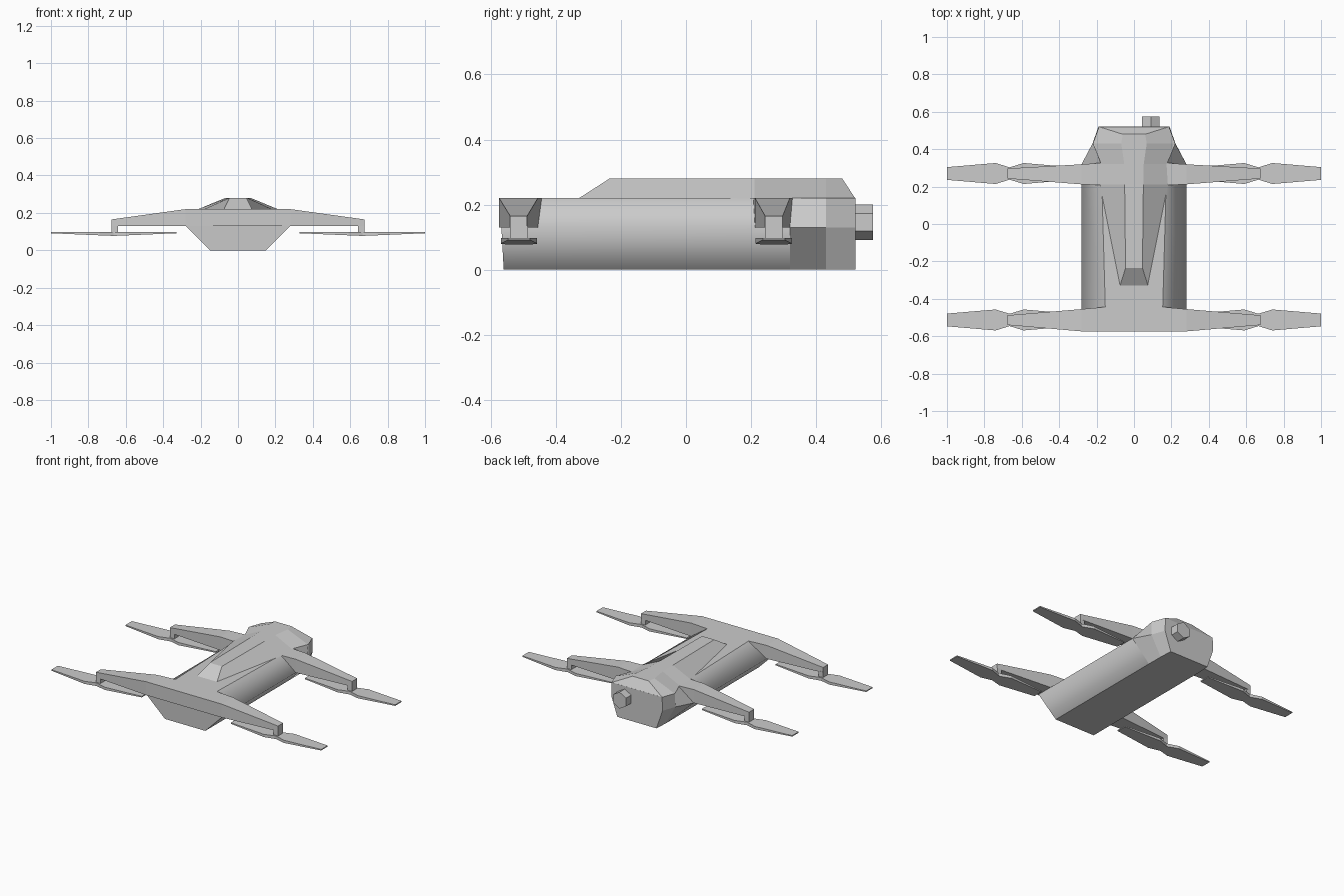
import bpy, bmesh, math
from mathutils import Vector

if "Cube" in bpy.data.objects:
    bpy.data.objects.remove(bpy.data.objects["Cube"])


def make_object(name, bm):
    bmesh.ops.recalc_face_normals(bm, faces=bm.faces)
    mesh = bpy.data.meshes.new(name)
    bm.to_mesh(mesh)
    bm.free()
    ob = bpy.data.objects.new(name, mesh)
    bpy.context.collection.objects.link(ob)
    return ob


def loft(name, rings, ridge=None):
    """Skin closed rings and cap the ends; edges along 'ridge' corners shade smooth."""
    bm = bmesh.new()
    vs = [[bm.verts.new(p) for p in r] for r in rings]
    n = len(vs[0])
    for a, b in zip(vs, vs[1:]):
        for i in range(n):
            j = (i + 1) % n
            f = bm.faces.new((a[i], a[j], b[j], b[i]))
            f.smooth = ridge is not None
    bm.faces.new(vs[0])
    bm.faces.new(vs[-1][::-1])
    if ridge is not None:
        for e in bm.edges:
            e.smooth = False
        for i in ridge:
            bm.edges.get((vs[0][i], vs[1][i])).smooth = True
    return make_object(name, bm)


def mirror_x(ob):
    m = ob.modifiers.new("mirror", 'MIRROR')
    m.use_axis[0] = True


def box_ring(x, y0, y1, z0, z1):
    return [(x, y0, z0), (x, y1, z0), (x, y1, z1), (x, y0, z1)]


def hull_ring(y, bottom, mid, top, y_bottom=None):
    yb = y if y_bottom is None else y_bottom
    return [(-bottom, yb, 0), (bottom, yb, 0), (mid, y, .13),
            (top, y, .22), (-top, y, .22), (-mid, y, .13)]


# Main body: shouldered trunk with a rounded side ridge
loft("body", [hull_ring(-.567, .15, .28, .15, -.56),
              hull_ring(.32, .15, .28, .175)], ridge=(2, 5))

# Tapered tail, its sides turning upright towards the back
loft("tail", [hull_ring(.32, .15, .28, .175),
              hull_ring(.43, .15, .222, .22),
              hull_ring(.52, .145, .19, .187)])


# Raised spine on top, narrow at the front
def spine_ring(y, base, top, y_top=None):
    yt = y if y_top is None else y_top
    return [(-base, y, .219), (base, y, .219), (top, yt, .28), (-top, yt, .28)]


loft("top_spine", [spine_ring(-.33, .075, .045, -.235),
                   spine_ring(.21, .183, .05),
                   spine_ring(.32, .176, .052),
                   spine_ring(.43, .215, .068),
                   spine_ring(.52, .187, .06, .48)])

# Arms: the front pair meets in a bar across the nose
front = [box_ring(.0, -.574, -.443, .13, .22), box_ring(.15, -.574, -.443, .13, .22),
         box_ring(.28, -.574, -.455, .13, .22), box_ring(.675, -.54, -.488, .13, .165)]
rear = [box_ring(.10, .207, .33, .14, .22), box_ring(.175, .207, .327, .13, .22),
        box_ring(.28, .212, .319, .13, .22), box_ring(.675, .243, .297, .13, .165)]
for name, rings in (("front_arm", front), ("rear_arm", rear)):
    mirror_x(loft(name, rings))

# Motor posts and two-bladed propellers hanging under the arm tips
blade = [(-.335, .034, .091), (-.075, .056, .08), (0, .033, .077),
         (.075, .056, .08), (.335, .034, .091)]
for end, y in (("front", -.513), ("rear", .27)):
    mirror_x(loft(end + "_post", [box_ring(.642, y - .027, y + .027, .094, .135),
                                  box_ring(.675, y - .027, y + .027, .094, .135)]))
    mirror_x(loft(end + "_propeller", [box_ring(.665 + d, y - w, y + w, z, .098)
                                       for d, w, z in blade]))

# Six-sided lens on the back
lens = []
for y in (.51, .575):
    lens.append([(.09 + .055 * math.sin(k * math.pi / 3), y,
                  .146 + .055 * math.cos(k * math.pi / 3)) for k in range(6)])
loft("rear_lens", lens)
